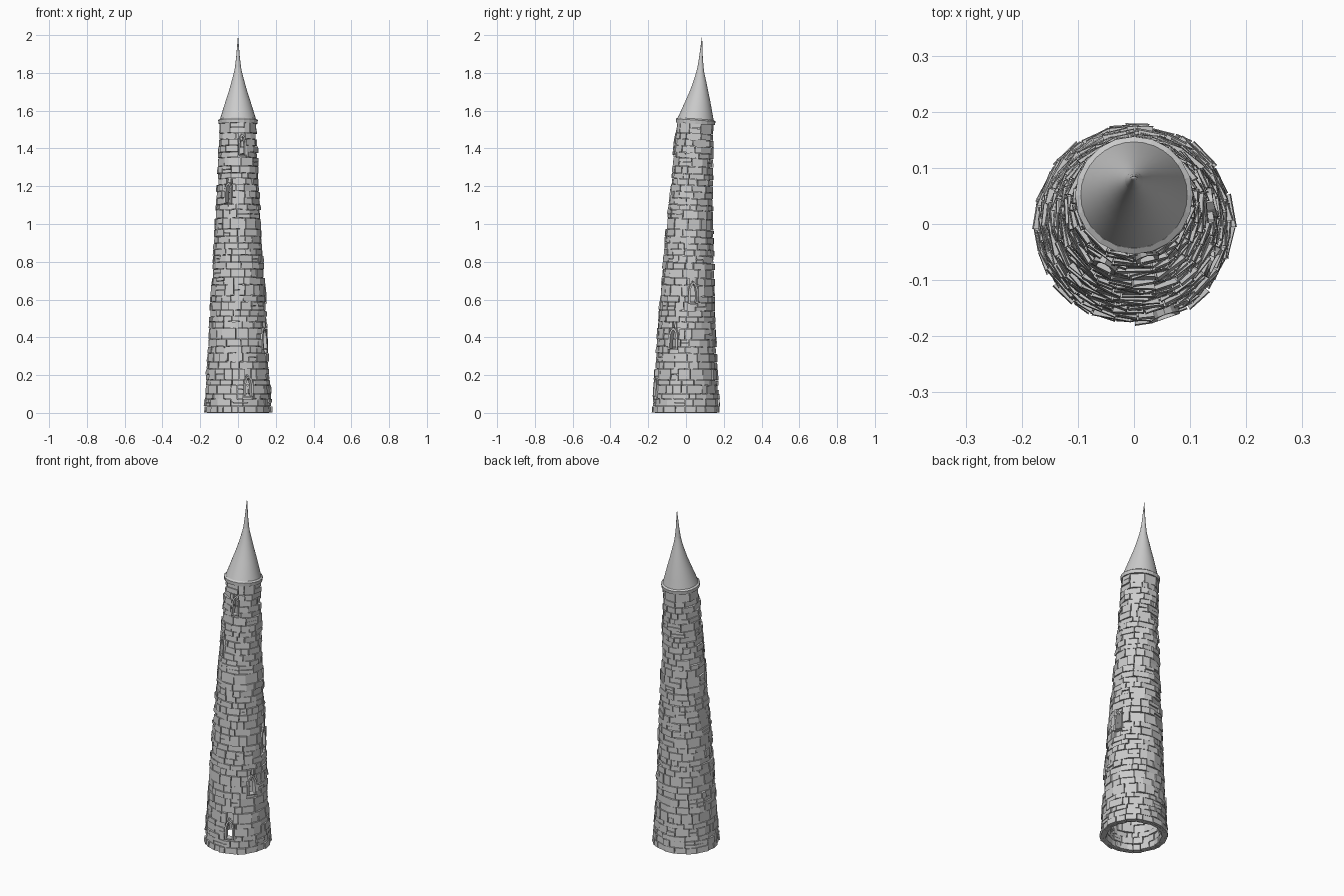
import bpy, bmesh, math, random
from mathutils import Vector

if "Cube" in bpy.data.objects:
    bpy.data.objects.remove(bpy.data.objects["Cube"])

random.seed(7)
TAU = 2 * math.pi
TOP = 1.535


def interp(table, z):
    for (z0, r0), (z1, r1) in zip(table, table[1:]):
        if z <= z1:
            return r0 + (r1 - r0) * (z - z0) / (z1 - z0)
    return table[-1][1]


def radius(z):
    return interp([(0, .178), (.2, .166), (.4, .155), (.8, .134), (1.2, .11), (1.56, .096)], z)


def place(a, r, z):
    # ring point on the gently leaning tower axis
    y = r * math.sin(a)
    return Vector((r * math.cos(a), .021 * z * z + y, z - .042 * z * y))


def finish(name, bm, smooth=None):
    bmesh.ops.recalc_face_normals(bm, faces=bm.faces)
    me = bpy.data.meshes.new(name)
    bm.to_mesh(me)
    bm.free()
    ob = bpy.data.objects.new(name, me)
    bpy.context.collection.objects.link(ob)
    if smooth:
        bpy.ops.object.select_all(action='DESELECT')
        ob.select_set(True)
        bpy.context.view_layer.objects.active = ob
        bpy.ops.object.shade_smooth_by_angle(angle=math.radians(smooth))
    return ob


# windows: angle (degrees), sill height, half width, total height
WINDOWS = [(math.radians(d), z, w, h) for d, z, w, h in [
    (-71, .085, .026, .11), (-27, .335, .028, .115), (12, .58, .026, .115),
    (-117, 1.105, .022, .11), (-77, 1.36, .021, .11)]]


def half_width(win, z):
    # pointed-arch half width at height z
    _, z0, w, h = win
    t = (z - z0) / h
    if t < 0 or t > 1:
        return 0
    return w if t < .55 else w * math.sqrt(max(0, 1 - ((t - .55) / .45) ** 1.3))


def clip(a0, a1, z0, z1):
    # remove window spans from a brick's angle span
    spans = [(a0, a1)]
    for win in WINDOWS:
        w = max(half_width(win, z0 + .002), half_width(win, z1 - .002), half_width(win, (z0 + z1) / 2))
        if w <= 0:
            continue
        d = math.asin(min(1, w / radius(z0)))
        for k in (-TAU, 0, TAU, 2 * TAU):
            lo, hi = win[0] - d + k, win[0] + d + k
            out = []
            for s, e in spans:
                if hi <= s or lo >= e:
                    out.append((s, e))
                else:
                    out += [(s, min(e, lo)), (max(s, hi), e)]
            spans = [(s, e) for s, e in out if e - s > .03]
    return spans


def brick(bm, a0, a1, z0, z1):
    r = radius((z0 + z1) / 2)
    for s, e in clip(a0, a1, z0, z1):
        g = .0014 / r
        s, e = s + g, e - g
        push = random.uniform(-.003, .005)
        skew = random.uniform(-.002, .002)
        tz = random.uniform(-.0012, .0012)
        v = []
        for z in (max(0, z0 + .0012), z1 - .0012):
            for a, k in ((s, -1), (e, 1)):
                ro = radius(z) + push + k * skew
                dz = k * tz if z0 > 0 else 0
                v.append(bm.verts.new(place(a, ro - .032, z + dz)))
                v.append(bm.verts.new(place(a, ro, z + dz)))
        for f in ((0, 1, 3, 2), (4, 6, 7, 5), (0, 4, 5, 1), (2, 3, 7, 6), (1, 5, 7, 3), (0, 2, 6, 4)):
            bm.faces.new([v[i] for i in f])


# brick courses
bm = bmesh.new()
z = 0
while z < TOP - .015:
    h = random.choice((.028, .032, .035, .038, .045, .058))
    z1 = z + h if z + h < TOP - .015 else TOP
    a = start = random.uniform(0, TAU)
    while a < start + TAU - .01:
        step = random.uniform(.03, .085) / radius(z)
        end = a + step
        if start + TAU - end < .025 / radius(z):
            end = start + TAU
        if z1 - z > .036 and random.random() < .22:
            mid = (z + z1) / 2
            brick(bm, a, end, z, mid)
            brick(bm, a, end, mid, z1)
        else:
            brick(bm, a, end, z, z1)
        a = end
    z = z1
finish("tower_bricks", bm)

# mortar wall behind the brick gaps, open at the windows
bm = bmesh.new()
N, M = 72, 77
rows = [[bm.verts.new(place(TAU * i / N, radius(TOP * j / M) - .014, TOP * j / M)) for i in range(N)]
        for j in range(M + 1)]
for j in range(M):
    zc = TOP * (j + .5) / M
    for i in range(N):
        a = TAU * (i + .5) / N
        if any(abs(math.remainder(a - w[0], TAU)) * radius(zc) < half_width(w, zc) * .85 for w in WINDOWS):
            continue
        k = (i + 1) % N
        bm.faces.new((rows[j][i], rows[j][k], rows[j + 1][k], rows[j + 1][i]))
finish("mortar_wall", bm)

# stone window frames with pointed arches
for n, win in enumerate(WINDOWS):
    a, z0, w, h = win
    ts = [0, .55, .68, .8, .91]
    right = [(half_width(win, z0 + t * h), z0 + t * h) for t in ts]
    outer = right + [(0, z0 + h)] + [(-u, v) for u, v in reversed(right)]
    inner = [(u * .62, z0 + .005 + (v - z0) * .86) for u, v in outer]
    bm = bmesh.new()
    rad, tan = Vector((math.cos(a), math.sin(a), 0)), Vector((-math.sin(a), math.cos(a), 0))

    def ring(pts, d):
        return [bm.verts.new(place(a, radius(v) + d, v) + tan * u) for u, v in pts]
    loops = [ring(outer, .005), ring(inner, .005), ring(inner, -.034), ring(outer, -.034)]
    for A, B in zip(loops, loops[1:] + loops[:1]):
        for i in range(len(A)):
            k = (i + 1) % len(A)
            bm.faces.new((A[i], A[k], B[k], B[i]))
    finish("window_frame_%d" % (n + 1), bm)


def lathe(name, profile, n, smooth=None, closed=False):
    # profile rows: radius, z, centre y, tilt
    bm = bmesh.new()
    rings = []
    for r, z, cy, tilt in profile:
        rings.append([bm.verts.new((r * math.cos(TAU * i / n), cy + r * math.sin(TAU * i / n),
                                    z - tilt * r * math.sin(TAU * i / n))) for i in range(n)])
    for A, B in zip(rings, rings[1:] + (rings[:1] if closed else [])):
        for i in range(n):
            k = (i + 1) % n
            bm.faces.new((A[i], A[k], B[k], B[i]))
    bmesh.ops.remove_doubles(bm, verts=bm.verts, dist=1e-5)
    return finish(name, bm, smooth)


# roof collar
lathe("roof_collar", [(.083, 1.53, .05, .065), (.103, 1.53, .05, .065), (.105, 1.55, .051, .065),
                      (.095, 1.557, .051, .065), (.083, 1.557, .051, .065)], 20, closed=True)
# curved, leaning roof
lathe("roof_cone", [(.096, 1.553, .051, .065), (.083, 1.595, .056, .05), (.066, 1.65, .063, .03),
                    (.048, 1.705, .069, .02), (.034, 1.755, .073, .01), (.022, 1.80, .075, 0),
                    (.016, 1.83, .077, 0)], 32, smooth=40)
# slender spire
lathe("roof_spire", [(.0165, 1.828, .077, 0), (.010, 1.88, .079, 0), (.005, 1.94, .082, 0),
                     (0, 2.0, .085, 0)], 16, smooth=40)
